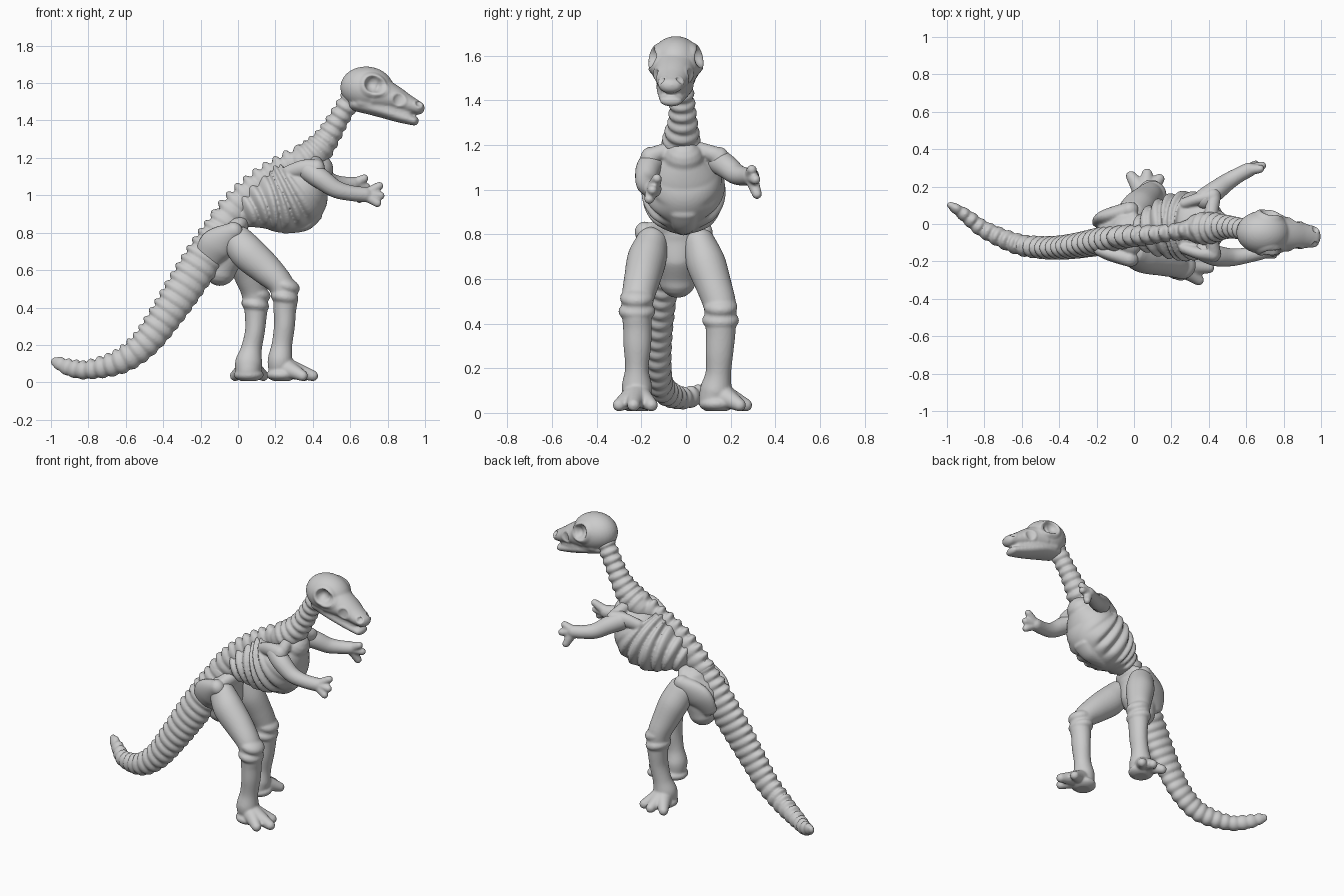
import bpy, bmesh, math
from mathutils import Vector, Matrix

TAU = math.tau


def catmull(p, steps):
    """Smooth curve through tuples of any length."""
    q = [p[0]] + list(p) + [p[-1]]
    out = []
    for i in range(len(p) - 1):
        a, b, c, d = q[i:i + 4]
        for k in range(steps):
            t = k / steps
            out.append([0.5 * (2 * B + (C - A) * t + (2 * A - 5 * B + 4 * C - D) * t * t
                               + (3 * B - A - 3 * C + D) * t ** 3)
                        for A, B, C, D in zip(a, b, c, d)])
    out.append(list(p[-1]))
    return out


def tube(bm, pts, mod=None, steps=10, n=28):
    """Elliptic tube; points are (x, y, z, half_width[, half_height]). mod adds radius."""
    pts = [tuple(p) + (p[3],) if len(p) == 4 else tuple(p) for p in pts]
    c = catmull(pts, steps)
    pos = [Vector(p[:3]) for p in c]
    main = (pos[-1] - pos[0]).normalized()
    ref = Vector((1, 0, 0)) if abs(main.y) > 0.75 else Vector((0, 1, 0))
    rings, s = [], 0

    def ring(i, off, k):
        t = (pos[min(i + 1, len(pos) - 1)] - pos[max(i - 1, 0)]).normalized()
        side = (ref - t * ref.dot(t)).normalized()
        up = t.cross(side)
        vs = []
        for j in range(n):
            a = TAU * j / n
            e = mod(s, a) if mod else 0
            w, h = (c[i][3] + e) * k, (c[i][4] + e) * k
            vs.append(bm.verts.new(pos[i] + t * off * min(c[i][3:])
                                   + side * w * math.cos(a) + up * h * math.sin(a)))
        rings.append(vs)

    caps = [1.45, 1.1, 0.7, 0.35]
    for a in caps:
        ring(0, -math.sin(a), math.cos(a))
    for i in range(len(c)):
        if i:
            s += (pos[i] - pos[i - 1]).length
        ring(i, 0, 1)
    for a in reversed(caps):
        ring(len(c) - 1, math.sin(a), math.cos(a))
    for r0, r1 in zip(rings, rings[1:]):
        for j in range(n):
            bm.faces.new((r0[j], r0[(j + 1) % n], r1[(j + 1) % n], r1[j]))
    bm.faces.new(rings[0][::-1])
    bm.faces.new(rings[-1])


def blob(bm, loc, rad, tilt=0):
    m = Matrix.Translation(loc) @ Matrix.Rotation(tilt, 4, 'Y') @ Matrix.Diagonal((*rad, 1))
    bmesh.ops.create_uvsphere(bm, u_segments=32, v_segments=20, radius=1, matrix=m)


def finish(bm, name, dents=(), smooth=3):
    """Fuse the pieces into one skin, soften it, then press in hollows."""
    bmesh.ops.recalc_face_normals(bm, faces=bm.faces)
    me = bpy.data.meshes.new(name)
    bm.to_mesh(me)
    bm.free()
    ob = bpy.data.objects.new(name, me)
    bpy.context.collection.objects.link(ob)
    bpy.context.view_layer.objects.active = ob
    r = ob.modifiers.new("fuse", 'REMESH')
    r.mode, r.voxel_size = 'VOXEL', 0.0075
    sm = ob.modifiers.new("soften", 'SMOOTH')
    sm.factor, sm.iterations = 0.5, smooth
    for m in ("fuse", "soften"):
        bpy.ops.object.modifier_apply(modifier=m)
    for v in ob.data.vertices:
        for loc, rad, depth, d in dents:
            t = (v.co - Vector(loc)).length / rad
            if t < 1:
                v.co -= Vector(d) * depth * (1 - t * t) ** 1.2
            if 0.7 < t < 1.5:
                v.co += Vector(d) * depth * 0.2 * math.sin((t - 0.7) / 0.8 * math.pi)
        v.co.z = max(v.co.z, 0.008)
    ob.data.polygons.foreach_set("use_smooth", [True] * len(ob.data.polygons))
    return ob


def vertebrae(pitch, amp, spine, ramp=0.01):
    """Ringed bumps, taller along the top of the back, growing over length ramp."""
    def f(s, a):
        b = abs(math.sin(math.pi * s / pitch)) - 0.6
        return b * (amp + spine * max(0, math.sin(a)) ** 6) * min(1, 0.35 + s / ramp)
    return f


# tail
bm = bmesh.new()
tube(bm, [(-0.98, 0.1, 0.113, .02, .028), (-0.9, 0.045, 0.078, .036, .044),
          (-0.8, -0.03, 0.066, .045, .048), (-0.63, -0.105, 0.11, .054, .064),
          (-0.5, -0.125, 0.205, .058, .075), (-0.385, -0.125, 0.355, .062, .087),
          (-0.27, -0.11, 0.53, .067, .098), (-0.14, -0.085, 0.73, .072, .1),
          (-0.06, -0.07, 0.86, .06, .085)], vertebrae(.056, .011, .02, .5), steps=30)
finish(bm, "tail", smooth=2)

# back and neck vertebrae
bm = bmesh.new()
tube(bm, [(-0.08, -0.07, 0.84, .06, .08), (-0.03, -0.065, 0.91, .06, .08),
          (0.05, -0.06, 1.0, .055, .075), (0.15, -0.05, 1.085, .05, .07),
          (0.27, -0.035, 1.155, .05, .07), (0.36, -0.025, 1.19, .06, .075)],
     vertebrae(.058, .008, .034), steps=30)
tube(bm, [(0.35, -0.025, 1.18, .085, .085), (0.42, -0.02, 1.235, .08, .08),
          (0.48, -0.015, 1.31, .063, .064), (0.54, -0.02, 1.41, .055, .055),
          (0.6, -0.03, 1.51, .054, .054)], vertebrae(.05, .014, .01), steps=30)
finish(bm, "back_and_neck", smooth=2)


# ribcage: swollen barrel with rib ridges on the sides
def ribs(s, a):
    mask = min(1, max(0, (math.sin(a) + 0.95) * 4)) * min(1, max(0, (.38 - s) / .08))
    return 0.03 * (abs(math.sin(math.pi * s / .06)) - 0.65) * mask


bm = bmesh.new()
tube(bm, [(0.02, -0.06, 0.9, .075, .075), (0.12, -0.035, 0.945, .14, .135),
          (0.225, -0.015, 0.975, .175, .18), (0.325, -0.01, 1.025, .178, .182),
          (0.385, -0.01, 1.085, .15, .125), (0.43, -0.01, 1.14, .09, .08)],
     ribs, steps=30, n=48)
tube(bm, [(0.25, -0.01, 0.815, .035, .02), (0.36, -0.01, 0.835, .05, .025),
          (0.425, -0.01, 0.89, .06, .025)])
for sy in (-1, 1):
    # shoulder blade and collar bone
    tube(bm, [(0.27, sy * .12 - .01, 1.125, .03, .035), (0.35, sy * .145 - .01, 1.145, .035, .045),
              (0.42, sy * .155 - .005, 1.14, .045, .052)])
    tube(bm, [(0.41, sy * .05 - .01, 1.185, .035), (0.425, sy * .14 - .005, 1.155, .038)])
finish(bm, "ribcage", smooth=2)

# pelvis with flared hip plates
bm = bmesh.new()
tube(bm, [(-0.04, -.045, .8, .11, .09), (-0.075, -.04, .7, .105, .12),
          (-0.095, -.038, .6, .085, .085)])
blob(bm, (-0.02, -0.05, 0.82), (.09, .12, .06), -0.7)
for sy in (-1, 1):
    y = -0.055
    tube(bm, [(-0.17, y + sy * .06, 0.64, .03, .06), (-0.12, y + sy * .095, 0.73, .045, .09),
              (-0.02, y + sy * .13, 0.81, .045, .05)])
finish(bm, "pelvis")

# legs: thigh, knee knob, shin, flared ankle, splayed toes
legs = {
    "near_leg": ([(0.0, -.155, .755, .075, .085), (0.055, -.175, .69, .088, .095),
                  (0.15, -.195, .605, .082, .085), (0.225, -.213, .53, .074, .07),
                  (0.252, -.22, .46, .068), (0.25, -.218, .38, .064, .06),
                  (0.248, -.218, .3, .062, .056), (0.235, -.22, .2, .053, .055),
                  (0.225, -.22, .12, .068, .066), (0.225, -.215, .065, .062)],
                 (.24, -.22), [(.345, -.3), (.4, -.235), (.355, -.155)]),
    "far_leg": ([(-0.01, .06, .755, .075, .085), (0.025, .09, .67, .088, .09),
                 (0.06, .125, .57, .08), (0.085, .15, .49, .074, .07),
                 (0.095, .155, .42, .07, .066), (0.095, .155, .35, .066, .058),
                 (0.09, .15, .27, .062, .053), (0.072, .145, .18, .057, .056),
                 (0.058, .135, .11, .07, .072), (0.055, .125, .065, .068)],
                (.06, .15), [(-.015, .255), (.07, .268), (.135, .24)]),
}
for name, (path, (ax, ay), tips) in legs.items():
    bm = bmesh.new()
    tube(bm, path)
    kx, ky, kz = path[4][:3]
    blob(bm, (kx - .003, ky, kz - .005), (.075, .083, .045), .2)
    blob(bm, (kx + .005, ky, kz + .055), (.076, .076, .045), .3)
    for tx, ty in tips:
        mx, my = ax + (tx - ax) * .6, ay + (ty - ay) * .6
        tube(bm, [(ax, ay, .08, .062), (mx, my, .055, .04), (tx, ty, .035, .029)])
    px, py = path[-1][:2]
    blob(bm, ((px + ax) / 2, (py + ay) / 2, .04), (.08, .08, .038))
    finish(bm, name)

# arms with three stubby fingers
arms = {
    "near_arm": ([(.38, -.145, 1.13, .058), (.44, -.17, 1.09, .056), (.52, -.178, 1.035, .048),
                  (.6, -.168, 1.012, .042), (.68, -.15, 1.003, .041)],
                 [(.755, -.13, 1.05), (.762, -.15, .998), (.745, -.165, .958)]),
    "far_arm": ([(.38, .135, 1.135, .058), (.44, .18, 1.105, .054), (.5, .225, 1.07, .047),
                 (.56, .262, 1.06, .041), (.615, .29, 1.06, .039)],
                [(.675, .295, 1.09), (.685, .312, 1.045), (.65, .318, .98)]),
}
for name, (path, tips) in arms.items():
    bm = bmesh.new()
    tube(bm, path)
    for tip in tips:
        tube(bm, [(*path[-1][:3], .032), (*tip, .022)])
    finish(bm, name, smooth=2)

# skull: domed cranium, tapering snout, lower jaw, hollow eyes and nostrils
bm = bmesh.new()
blob(bm, (0.69, -0.045, 1.572), (.143, .116, .116), 0.1)
tube(bm, [(0.74, -.05, 1.545, .108, .1), (0.83, -.057, 1.518, .088, .072),
          (0.9, -.063, 1.49, .07, .052), (0.962, -.07, 1.467, .054, .036)])
tube(bm, [(0.63, -.045, 1.49, .075, .04), (0.75, -.05, 1.46, .083, .04),
          (0.86, -.06, 1.424, .066, .034), (0.942, -.067, 1.398, .05, .025)])
tube(bm, [(0.66, -.045, 1.5, .09, .05), (0.8, -.053, 1.465, .075, .05),
          (0.9, -.063, 1.44, .05, .04)])
dents = []
for sy in (-1, 1):
    d = Vector((.3, sy, .1)).normalized()
    dents += [((.725, -.05 + sy * .108, 1.595), .052, .045, d),
              ((.755, -.05 + sy * .105, 1.585), .045, .02, d),
              ((.86, -.06 + sy * .075, 1.51), .034, .013, d),
              ((.965, -.07 + sy * .04, 1.488), .02, .014, d)]
finish(bm, "skull", dents, 2)
